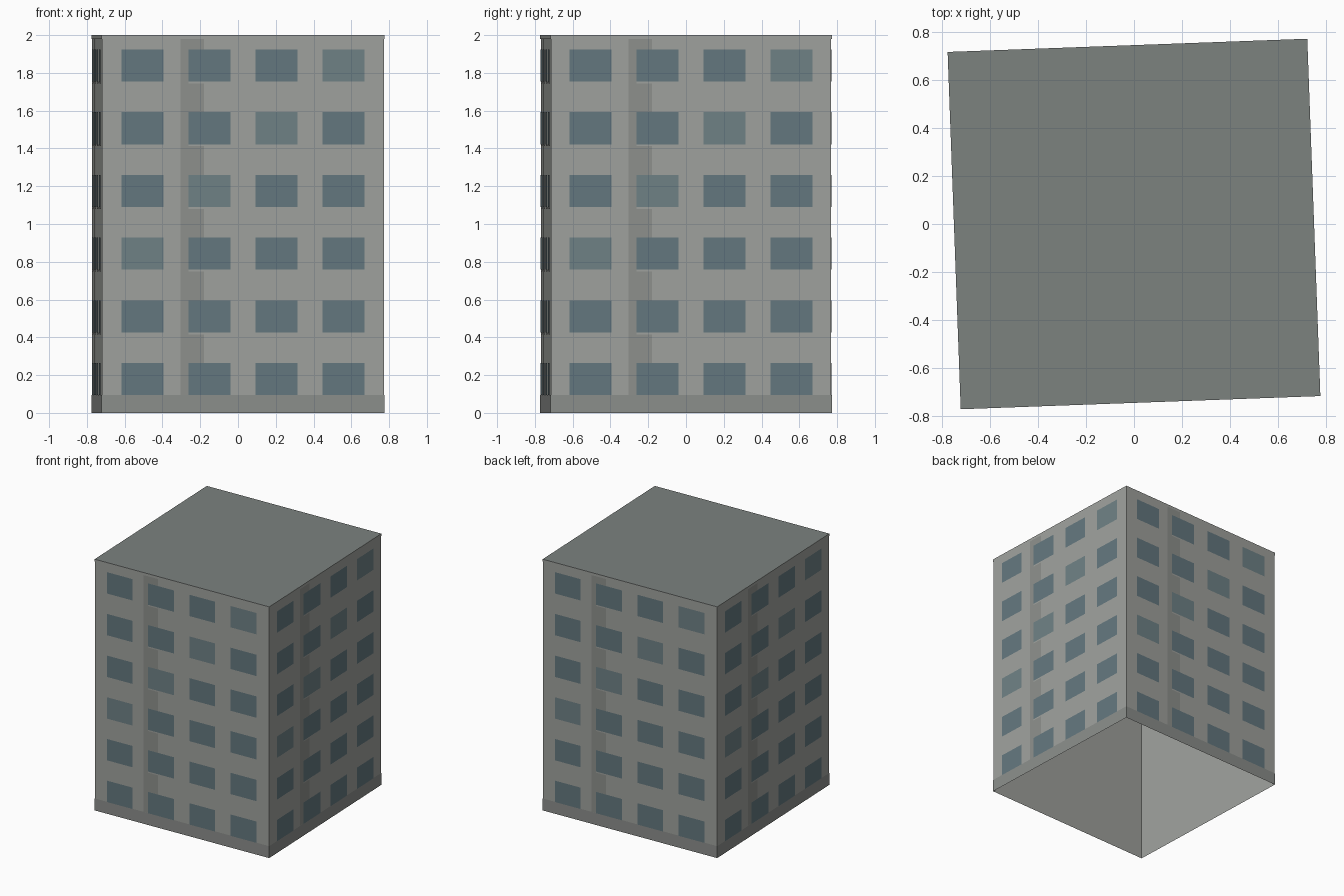
import bpy, bmesh, math
from mathutils import Matrix

if "Cube" in bpy.data.objects:
    bpy.data.objects.remove(bpy.data.objects["Cube"])

A, B = 0.747, 0.742          # half width / half depth of the wall shell
TURN = Matrix.Rotation(math.radians(2.1), 4, 'Z')


def material(name, hexcol):
    m = bpy.data.materials.new(name)
    rgb = [((hexcol >> s) & 255) / 255 for s in (16, 8, 0)]
    m.diffuse_color = [((c + 0.055) / 1.055) ** 2.4 for c in rgb] + [1]
    m.use_nodes = True
    m.node_tree.nodes["Principled BSDF"].inputs["Base Color"].default_value = m.diffuse_color
    return m


WALL = material("wall", 0xA0A29E)
ROOF = material("roof", 0x7C827F)
BASE = material("base", 0x8C8F8C)
STRIP = material("strip", 0x8E918D)
GLASS = material("glass", 0x64787F)
PALE = material("pale_glass", 0x6F8286)


def panels(name, rects, offset, mat):
    """Repeat flat panels (u0, u1, z0, z1) on all four sides, u from the side's middle."""
    bm = bmesh.new()
    for k in range(4):
        half, dist = ((A, B), (B, A))[k % 2]
        rot = TURN @ Matrix.Rotation(k * math.pi / 2, 4, 'Z')
        for u0, u1, z0, z1 in rects:
            if u0 is None:           # full-width band
                u0, u1 = -half - offset, half + offset
            pts = ((u0, z0), (u1, z0), (u1, z1), (u0, z1))
            bm.faces.new([bm.verts.new(rot @ Matrix.Translation((u, -dist - offset, z)).translation)
                          for u, z in pts])
    bmesh.ops.remove_doubles(bm, verts=bm.verts, dist=1e-5)
    me = bpy.data.meshes.new(name)
    bm.to_mesh(me)
    bm.free()
    me.materials.append(mat)
    ob = bpy.data.objects.new(name, me)
    bpy.context.collection.objects.link(ob)
    return ob


# Wall shell, open underneath, with plinth band and thin top rim
panels("walls", [(None, None, 0, 2)], 0, WALL)
panels("base_band", [(None, None, 0, 0.095)], 0.003, BASE)
panels("roof_rim", [(None, None, 1.98, 2)], 0.003, WALL)

# Flat roof
bm = bmesh.new()
bmesh.ops.create_grid(bm, x_segments=1, y_segments=1, size=1,
                      matrix=TURN @ Matrix.Translation((0, 0, 2))
                      @ Matrix.Diagonal((A + 0.003, B + 0.003, 1, 1)))
me = bpy.data.meshes.new("roof")
bm.to_mesh(me)
bm.free()
me.materials.append(ROOF)
bpy.context.collection.objects.link(bpy.data.objects.new("roof", me))

# Dark vertical strip on each side
panels("vertical_strip", [(-0.333, -0.207, 0.095, 1.98)], 0.0015, STRIP)

# Windows: four columns by six floors, a diagonal of paler ones
dark, pale, sills = [], [], []
for c in range(4):
    for r in range(6):
        u, z = -0.533 + 0.3545 * c, 0.094 + 0.332 * r
        (pale if r - c == 2 else dark).append((u - 0.111, u + 0.111, z, z + 0.17))
        if r:
            sills.append((u - 0.111, u + 0.111, z - 0.01, z))
panels("windows", dark, 0.004, GLASS)
panels("pale_windows", pale, 0.004, PALE)
panels("window_sills", sills, 0.003, WALL)
